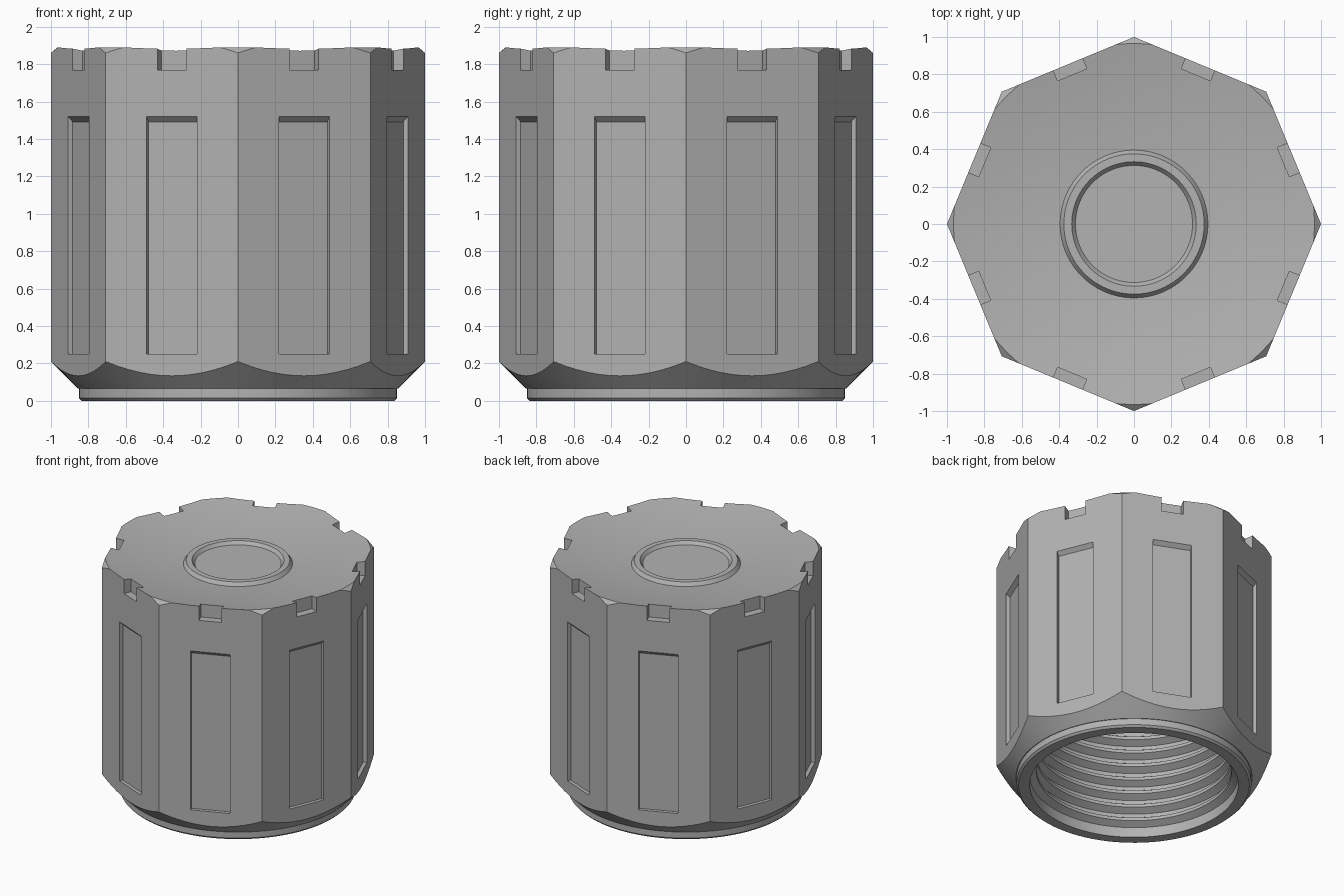
import bpy, bmesh
from math import pi, cos, sin
from mathutils import Matrix, Vector

cube = bpy.data.objects.get("Cube")
if cube:
    bpy.data.objects.remove(cube, do_unlink=True)

SEGMENTS = 96
FACE_DIST = cos(pi / 8)      # distance from axis to a flat of the octagon

grey = bpy.data.materials.new("plain grey")
grey.use_nodes = True
colour = (0.45, 0.45, 0.45, 1)
grey.diffuse_color = colour
grey.node_tree.nodes["Principled BSDF"].inputs["Base Color"].default_value = colour


def make_object(name, bm):
    bmesh.ops.recalc_face_normals(bm, faces=bm.faces)
    mesh = bpy.data.meshes.new(name)
    bm.to_mesh(mesh)
    bm.free()
    mesh.materials.append(grey)
    obj = bpy.data.objects.new(name, mesh)
    bpy.context.collection.objects.link(obj)
    return obj


def lathe(name, profile):
    """Revolve a radius/height profile that starts and ends on the axis."""
    bm = bmesh.new()
    verts = [bm.verts.new((r, 0, z)) for r, z in profile]
    edges = [bm.edges.new(pair) for pair in zip(verts, verts[1:])]
    bmesh.ops.spin(bm, geom=verts + edges, cent=(0, 0, 0), axis=(0, 0, 1),
                   angle=2 * pi, steps=SEGMENTS, use_duplicate=False)
    bmesh.ops.remove_doubles(bm, verts=bm.verts, dist=0.0001)
    return make_object(name, bm)


def add_prism(bm, outline, width, turn):
    """Extrude a radius/height outline sideways, then turn it about z."""
    rot = Matrix.Rotation(turn, 3, 'Z')
    rows = [[bm.verts.new(rot @ Vector((r, side * width / 2, z))) for r, z in outline]
            for side in (-1, 1)]
    bm.faces.new(rows[0])
    bm.faces.new(rows[1][::-1])
    for i in range(len(outline)):
        j = (i + 1) % len(outline)
        bm.faces.new((rows[0][i], rows[1][i], rows[1][j], rows[0][j]))


def boolean(target, tool, operation):
    mod = target.modifiers.new(operation.lower(), 'BOOLEAN')
    mod.operation = operation
    mod.solver = 'EXACT'
    mod.object = tool
    bpy.context.view_layer.objects.active = target
    bpy.ops.object.modifier_apply(modifier=mod.name)
    bpy.data.objects.remove(tool, do_unlink=True)


def dish(r):
    """Height of the shallow bowl in the top."""
    return 1.89 - (0.965 ** 2 - r ** 2) / 10


# Turned profile: raised ring, dished top, chamfers, collar
profile = [(0, 1.815), (0.313, 1.815), (0.333, 1.84), (0.375, 1.84), (0.395, dish(0.395))]
profile += [(r, dish(r)) for r in (0.5, 0.6, 0.7, 0.8, 0.9, 0.965)]
profile += [(1.035, 1.83), (1.035, 0.245), (0.855, 0.065), (0.85, 0.065),
            (0.85, 0.015), (0.835, 0), (0.755, 0), (0.755, 0.05)]
# Threaded bore
PITCH = 0.113
for i in range(12):
    z = 0.08 + i * PITCH
    profile += [(0.755, z), (0.705, z + 0.03), (0.705, z + 0.055), (0.755, z + 0.085)]
profile += [(0.755, 1.6), (0, 1.6)]
cap = lathe("threaded_cap", profile)

# Octagonal body shape
bm = bmesh.new()
bmesh.ops.create_cone(bm, cap_ends=True, segments=8, radius1=1, radius2=1, depth=3,
                      matrix=Matrix.Translation((0, 0, 1)))
boolean(cap, make_object("octagon", bm), 'INTERSECT')

# Recessed grip panels and rim notches on every flat
bm = bmesh.new()
DEPTH = 0.028
inner, outer = FACE_DIST - DEPTH, FACE_DIST + DEPTH
panel = [(inner, 0.25), (outer, 0.25), (outer, 1.52 + DEPTH), (inner, 1.52 - DEPTH)]
notch = [(0.864, 1.77), (1.1, 1.77), (1.1, 2), (0.864, 2)]
for i in range(8):
    turn = (i + 0.5) * pi / 4
    add_prism(bm, panel, 0.292, turn)
    add_prism(bm, notch, 0.168, turn)
boolean(cap, make_object("recess_cutter", bm), 'DIFFERENCE')

bpy.ops.object.select_all(action='DESELECT')
cap.select_set(True)
bpy.context.view_layer.objects.active = cap
bpy.ops.object.shade_smooth_by_angle(angle=pi / 9)
